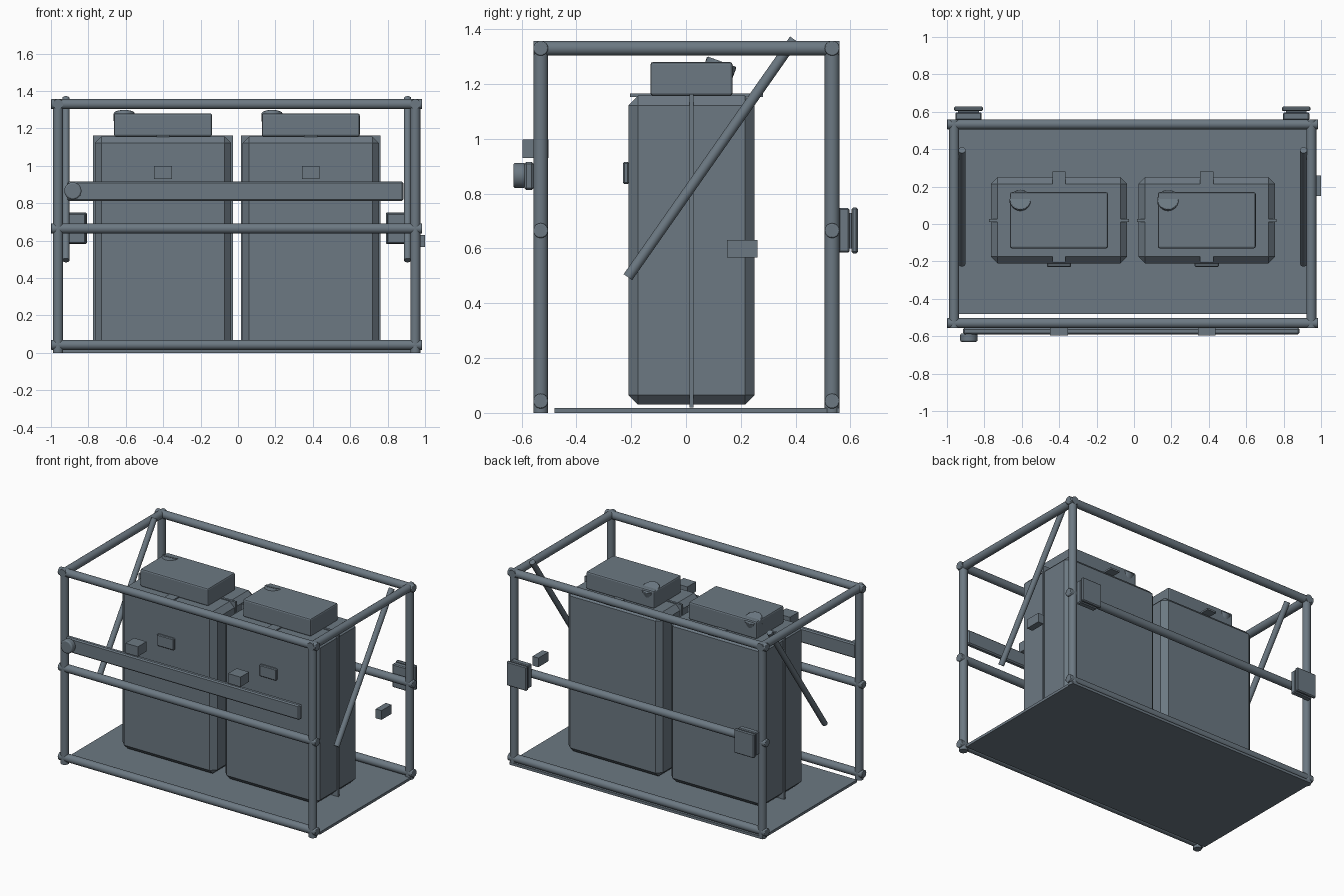
import bpy, math
from mathutils import Vector

if "Cube" in bpy.data.objects:
    bpy.data.objects.remove(bpy.data.objects["Cube"])

steel = bpy.data.materials.new("slate_grey")
steel.diffuse_color = (0.15, 0.19, 0.225, 1)
steel.use_nodes = True
steel.node_tree.nodes["Principled BSDF"].inputs["Base Color"].default_value = steel.diffuse_color


def finish(ob, name, bevel=0, segments=1):
    ob.name = name
    ob.data.materials.append(steel)
    if bevel:
        m = ob.modifiers.new("bevel", 'BEVEL')
        m.width, m.segments = bevel, segments
        m.limit_method, m.angle_limit = 'ANGLE', math.radians(50)
    return ob


def box(name, x, y, z, bevel=0, segments=1):
    """Box from (min, max) ranges on each axis."""
    bpy.ops.mesh.primitive_cube_add(size=1, location=[(a + b) / 2 for a, b in (x, y, z)])
    ob = bpy.context.object
    ob.scale = [b - a for a, b in (x, y, z)]
    bpy.ops.object.transform_apply(location=False, rotation=False, scale=True)
    return finish(ob, name, bevel, segments)


def tube(name, a, b, r, bevel=0, sides=24):
    """Round bar between two points."""
    a, b = Vector(a), Vector(b)
    d = b - a
    bpy.ops.mesh.primitive_cylinder_add(vertices=sides, radius=r, depth=d.length, location=(a + b) / 2)
    ob = bpy.context.object
    ob.rotation_euler = d.to_track_quat('Z', 'Y').to_euler()
    bpy.ops.object.shade_smooth_by_angle(angle=math.radians(35))
    return finish(ob, name, bevel, 2)


# Tubular frame
R = 0.027
XL, XR, YF, YB = -0.962, 0.948, -0.53, 0.533
for end, y in (("front", YF), ("back", YB)):
    for level, z in (("bottom", 0.043), ("middle", 0.665), ("top", 1.33)):
        tube(f"{end}_{level}_bar", (-1.0, y, z), (0.985, y, z), R, 0.004)
    for side, x in (("left", XL), ("right", XR)):
        tube(f"{end}_{side}_post", (x, y, 0), (x, y, 1.335), R)
for side, x in (("left", XL), ("right", XR)):
    tube(f"{side}_top_bar", (x, -0.557, 1.33), (x, 0.56, 1.33), R)

# Floor plate
box("floor_plate", (-0.98, 0.968), (-0.48, 0.56), (0, 0.018))

# Diagonal braces
for side, x in (("left", -0.92), ("right", 0.907)):
    tube(f"{side}_brace", (x, -0.212, 0.495), (x, 0.395, 1.362), 0.019)

# Twin tanks with seam, strap, label plate, head box and filler cap
for side, x in (("left", -0.401), ("right", 0.389)):
    box(f"{side}_tank", (x - 0.364, x + 0.364), (-0.21, 0.25), (0.03, 1.157), 0.035)
    box(f"{side}_tank_seam", (x - 0.374, x + 0.374), (0.012, 0.028), (0.02, 1.163))
    box(f"{side}_tank_strap", (x - 0.035, x + 0.035), (-0.205, 0.28), (1.153, 1.165))
    box(f"{side}_label_plate", (x - 0.065, x + 0.065), (-0.23, -0.208), (0.835, 0.915), 0.005)
    box(f"{side}_head_box", (x - 0.262, x + 0.262), (-0.13, 0.17), (1.157, 1.28), 0.01, 2)
    top = Vector((x - 0.207, 0.131, 1.281))
    axis = Vector((0, math.sin(math.radians(20)), math.cos(math.radians(20))))
    tube(f"{side}_filler_cap", top - axis * 0.045, top, 0.057, 0.004)
    # Rail mounting block
    box(f"{side}_rail_block", (x - 0.048, x + 0.048), (-0.597, -0.502), (0.93, 0.998))

# Front rail with round end knob
box("front_rail", (-0.915, 0.885), (-0.59, -0.555), (0.813, 0.915), 0.008)
tube("rail_knob", (-0.883, -0.585, 0.866), (-0.883, -0.63, 0.866), 0.046, 0.008)

# Rear pads, each an inner block, a neck and an outer plate
for side, x in (("left", -0.885), ("right", 0.867)):
    box(f"{side}_pad_block", (x - 0.07, x + 0.07), (0.555, 0.597), (0.585, 0.747), 0.006)
    box(f"{side}_pad_neck", (x - 0.055, x + 0.055), (0.59, 0.61), (0.6, 0.73))
    box(f"{side}_pad_plate", (x - 0.077, x + 0.077), (0.604, 0.627), (0.582, 0.75), 0.006)

# Small side stop
box("side_stop", (0.955, 1.0), (0.15, 0.26), (0.566, 0.63))
